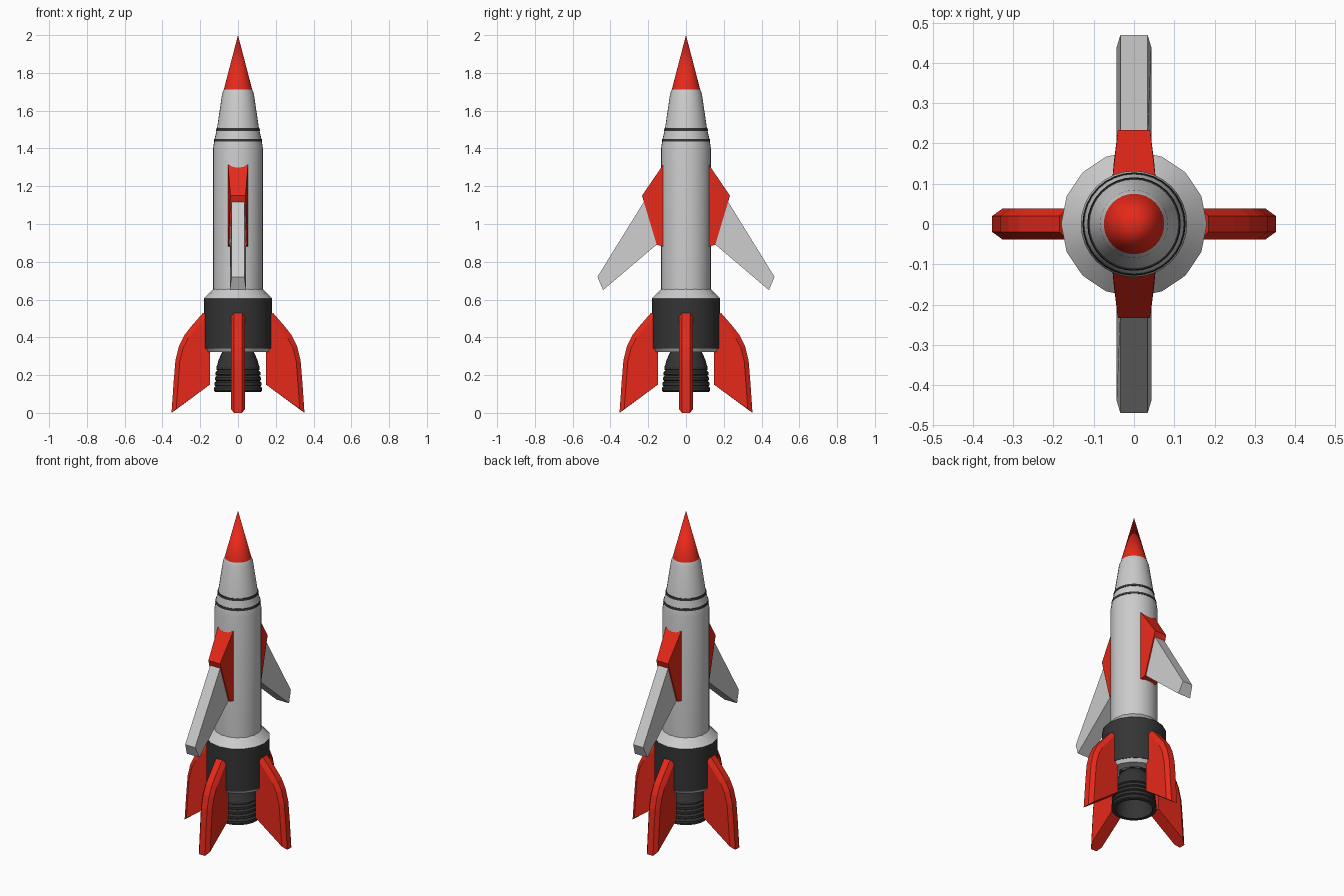
import bpy, bmesh
from math import sin, cos, pi, radians

if "Cube" in bpy.data.objects:
    bpy.data.objects.remove(bpy.data.objects["Cube"])


def material(name, color):
    m = bpy.data.materials.new(name)
    m.diffuse_color = color
    m.use_nodes = True
    m.node_tree.nodes["Principled BSDF"].inputs["Base Color"].default_value = m.diffuse_color
    return m


RED = material("red_paint", (0.8, 0.022, 0.01, 1))
DARK = material("dark_metal", (0.035, 0.035, 0.035, 1))


def finish(bm, name, mat, angle=0):
    bmesh.ops.recalc_face_normals(bm, faces=bm.faces)
    me = bpy.data.meshes.new(name)
    bm.to_mesh(me)
    bm.free()
    ob = bpy.data.objects.new(name, me)
    bpy.context.collection.objects.link(ob)
    if mat:
        me.materials.append(mat)
    if angle:
        bpy.ops.object.select_all(action='DESELECT')
        ob.select_set(True)
        bpy.context.view_layer.objects.active = ob
        bpy.ops.object.shade_smooth_by_angle(angle=radians(angle))
    return ob


def lathe(name, profile, mat=None, n=16, closed=False):
    """Revolve (radius, z) points round z; closed makes a hollow ring."""
    bm = bmesh.new()
    rings = []
    for r, z in profile:
        if r == 0:
            rings.append([bm.verts.new((0, 0, z))] * n)
        else:
            rings.append([bm.verts.new((r * cos(2 * pi * i / n), r * sin(2 * pi * i / n), z))
                          for i in range(n)])
    pairs = list(zip(rings, rings[1:]))
    if closed:
        pairs.append((rings[-1], rings[0]))
    for a, b in pairs:
        for i in range(n):
            j = (i + 1) % n
            bm.faces.new(list(dict.fromkeys((a[i], a[j], b[j], b[i]))))
    return finish(bm, name, mat, 28)


def loft(name, sections, mat, turn):
    """Skin sections of (radius, z, half_width) points, mirrored across the blade plane."""
    bm = bmesh.new()
    c, s = cos(turn), sin(turn)
    rows = []
    for sec in sections:
        pts = [(r, -w, z) for r, z, w in sec] + [(r, w, z) for r, z, w in reversed(sec)]
        rows.append([bm.verts.new((r * c - w * s, r * s + w * c, z)) for r, w, z in pts])
    k = len(rows[0])
    for a, b in zip(rows, rows[1:]):
        for i in range(k):
            j = (i + 1) % k
            bm.faces.new((a[i], a[j], b[j], b[i]))
    bm.faces.new(rows[0])
    bm.faces.new(rows[-1])
    return finish(bm, name, mat)


# Fuselage, nose and stripes
lathe("fuselage", [(0, 0.62), (0.132, 0.62), (0.132, 1.40), (0.124, 1.45), (0.112, 1.50),
                   (0.084, 1.69), (0.075, 1.712), (0, 1.712)], n=32)
lathe("nose_cone", [(0, 1.71), (0.075, 1.712), (0, 2.0)], RED, n=32)
for name, z, r in (("lower_stripe", 1.443, 0.128), ("upper_stripe", 1.50, 0.116)):
    lathe(name, [(r - 0.02, z - 0.007), (r, z - 0.007), (r - 0.002, z + 0.007),
                 (r - 0.02, z + 0.007)], DARK, n=32, closed=True)

# Engine section
lathe("skirt", [(0, 0.655), (0.132, 0.655), (0.181, 0.606), (0, 0.606)])
lathe("engine_housing", [(0, 0.606), (0.181, 0.606), (0.181, 0.342), (0, 0.342)], DARK)
lathe("housing_base", [(0, 0.342), (0.178, 0.342), (0.165, 0.322), (0.11, 0.322),
                       (0.08, 0.345), (0, 0.345)])

# Ribbed hollow nozzle
outer = [(0.06, 0.345), (0.085, 0.32), (0.103, 0.28), (0.111, 0.25)]
for i in range(5):
    z, r = 0.25 - 0.028 * i, 0.113 + 0.003 * i
    outer += [(r + 0.002, z - 0.006), (r + 0.002, z - 0.02), (r - 0.004, z - 0.024)]
outer += [(0.127, 0.11)]
lathe("nozzle", outer + [(0.105, 0.11), (0.095, 0.22), (0.06, 0.30), (0, 0.31)], DARK, n=24)

# Four swept tail fins with chamfered outer edges: (outer r, z, inner r, z, root z)
fin = [(0.185, 0.53, 0.165, 0.515, 0.50), (0.25, 0.455, 0.23, 0.437, 0.44),
       (0.285, 0.41, 0.264, 0.395, 0.40), (0.312, 0.355, 0.29, 0.345, 0.345),
       (0.331, 0.28, 0.308, 0.275, 0.29), (0.341, 0.16, 0.317, 0.158, 0.22),
       (0.352, 0.0, 0.327, 0.02, 0.15)]
for i in range(4):
    loft(f"tail_fin_{i + 1}",
         [[(0.148, rz, 0.038), (ir, iz, 0.038), (o, oz, 0.02)] for o, oz, ir, iz, rz in fin],
         RED, i * pi / 2)

# Two swept wings on red wing roots
for side, turn in (("front", -pi / 2), ("back", pi / 2)):
    loft(f"{side}_wing_root", [[(0.10, 1.345, 0.055), (0.10, 0.875, 0.055)],
                               [(0.233, 1.15, 0.04), (0.155, 0.89, 0.05)]], RED, turn)
    loft(f"{side}_wing", [[(0.208, 1.142, 0.034), (0.148, 0.897, 0.043)],
                          [(0.469, 0.72, 0.034), (0.439, 0.65, 0.043)]], None, turn)
